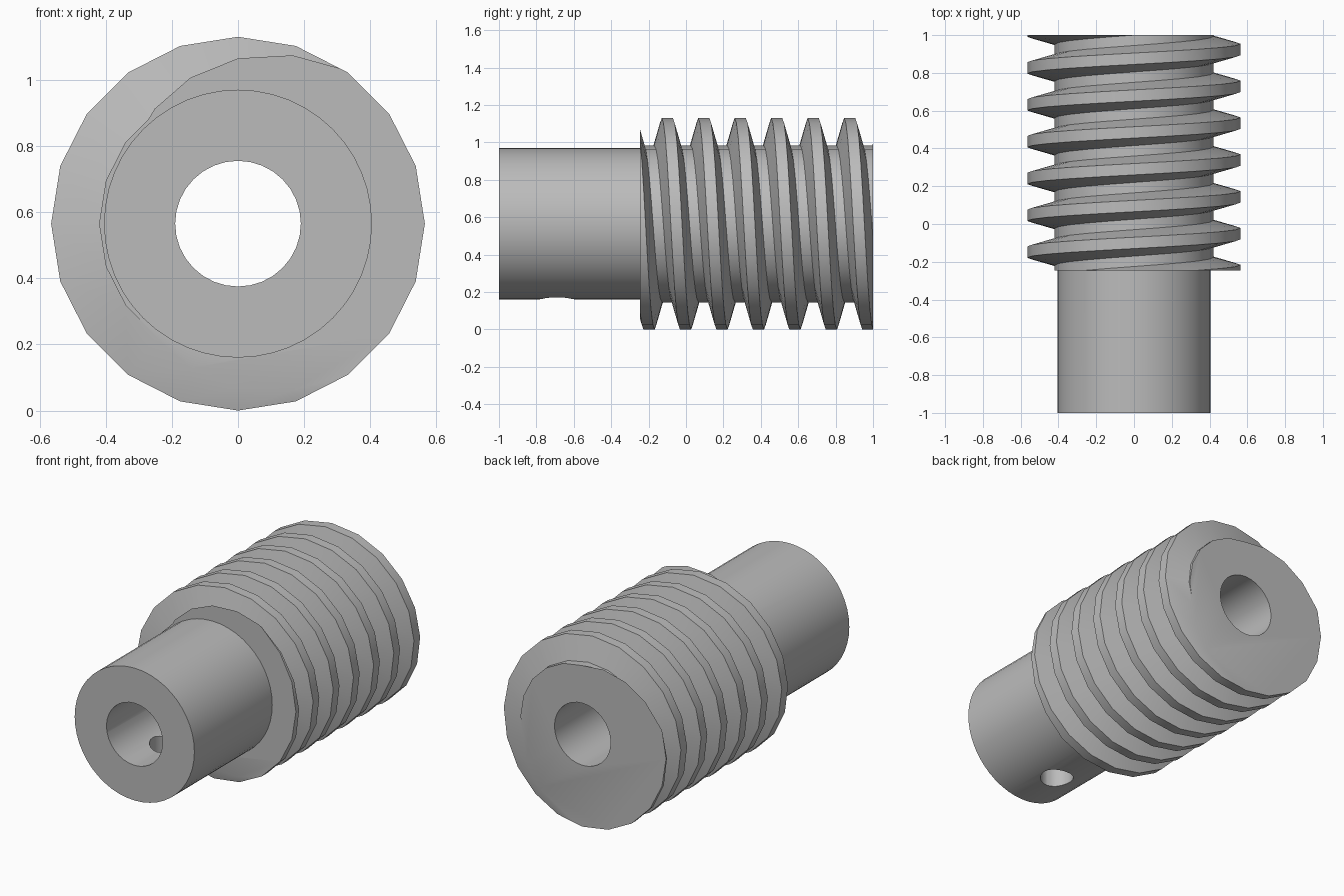
import bpy, bmesh, math
from mathutils import Vector, Matrix

AXIS_Z = 0.565
ROOT, CREST = 0.42, 0.565
PITCH, SEGMENTS = 0.195, 20
FRONT, SHOULDER, BACK = -1.0, -0.247, 1.0

cube = bpy.data.objects.get("Cube")
if cube:
    bpy.data.objects.remove(cube, do_unlink=True)

steel = bpy.data.materials.new("steel_grey")
steel.use_nodes = True
colour = (0.5, 0.5, 0.5, 1)
steel.diffuse_color = colour
steel.node_tree.nodes["Principled BSDF"].inputs["Base Color"].default_value = colour


def add_object(name, bm):
    mesh = bpy.data.meshes.new(name)
    bmesh.ops.recalc_face_normals(bm, faces=bm.faces)
    bm.to_mesh(mesh)
    bm.free()
    mesh.materials.append(steel)
    obj = bpy.data.objects.new(name, mesh)
    bpy.context.collection.objects.link(obj)
    return obj


def cylinder(name, radius, start, end, sides):
    """Round bar between two points."""
    start, end = Vector(start), Vector(end)
    axis = end - start
    turn = axis.to_track_quat('Z', 'Y').to_matrix().to_4x4()
    bm = bmesh.new()
    bmesh.ops.create_cone(bm, cap_ends=True, segments=sides, radius1=radius,
                          radius2=radius, depth=axis.length,
                          matrix=Matrix.Translation((start + end) / 2) @ turn)
    return add_object(name, bm)


# Threaded body: trapezoid profile wound as one continuous helical surface
profile = [(-0.07, ROOT), (-0.03, CREST), (0.03, CREST), (0.07, ROOT)]
rows = [(-0.10 + PITCH * t + dy, r) for t in range(-3, 9) for dy, r in profile]
bm = bmesh.new()
columns = []
for j in range(SEGMENTS):
    a = math.tau * j / SEGMENTS
    columns.append([bm.verts.new((r * math.sin(a), y + PITCH * j / SEGMENTS,
                                  AXIS_Z + r * math.cos(a))) for y, r in rows])
# The last column meets the first one a full pitch further along
columns.append(columns[0][len(profile):])
for left, right in zip(columns, columns[1:]):
    for i in range(min(len(left), len(right)) - 1):
        bm.faces.new((left[i], right[i], right[i + 1], left[i + 1]))

# Trim both ends square and cap them
for y, direction in ((SHOULDER, -1), (BACK, 1)):
    bmesh.ops.bisect_plane(bm, geom=bm.verts[:] + bm.edges[:] + bm.faces[:],
                           plane_co=(0, y, 0), plane_no=(0, direction, 0),
                           clear_outer=True)
bmesh.ops.holes_fill(bm, edges=[e for e in bm.edges if e.is_boundary], sides=0)
worm = add_object("threaded_shaft", bm)

# Hub, shaft bore and set-screw hole
hub = cylinder("hub", 0.405, (0, FRONT, AXIS_Z), (0, 0, AXIS_Z), 48)
bore = cylinder("bore_cutter", 0.19, (0, -1.2, AXIS_Z), (0, 1.2, AXIS_Z), 32)
screw_hole = cylinder("screw_hole_cutter", 0.095, (0, -0.69, -0.1), (0, -0.69, AXIS_Z), 24)

bpy.ops.object.select_all(action='DESELECT')
bpy.context.view_layer.objects.active = worm
worm.select_set(True)
for tool, operation in ((hub, 'UNION'), (bore, 'DIFFERENCE'), (screw_hole, 'DIFFERENCE')):
    mod = worm.modifiers.new(tool.name, 'BOOLEAN')
    mod.operation = operation
    mod.solver = 'EXACT'
    mod.object = tool
    bpy.ops.object.modifier_apply(modifier=mod.name)
    bpy.data.objects.remove(tool, do_unlink=True)

bpy.ops.object.shade_smooth_by_angle(angle=math.radians(30))
